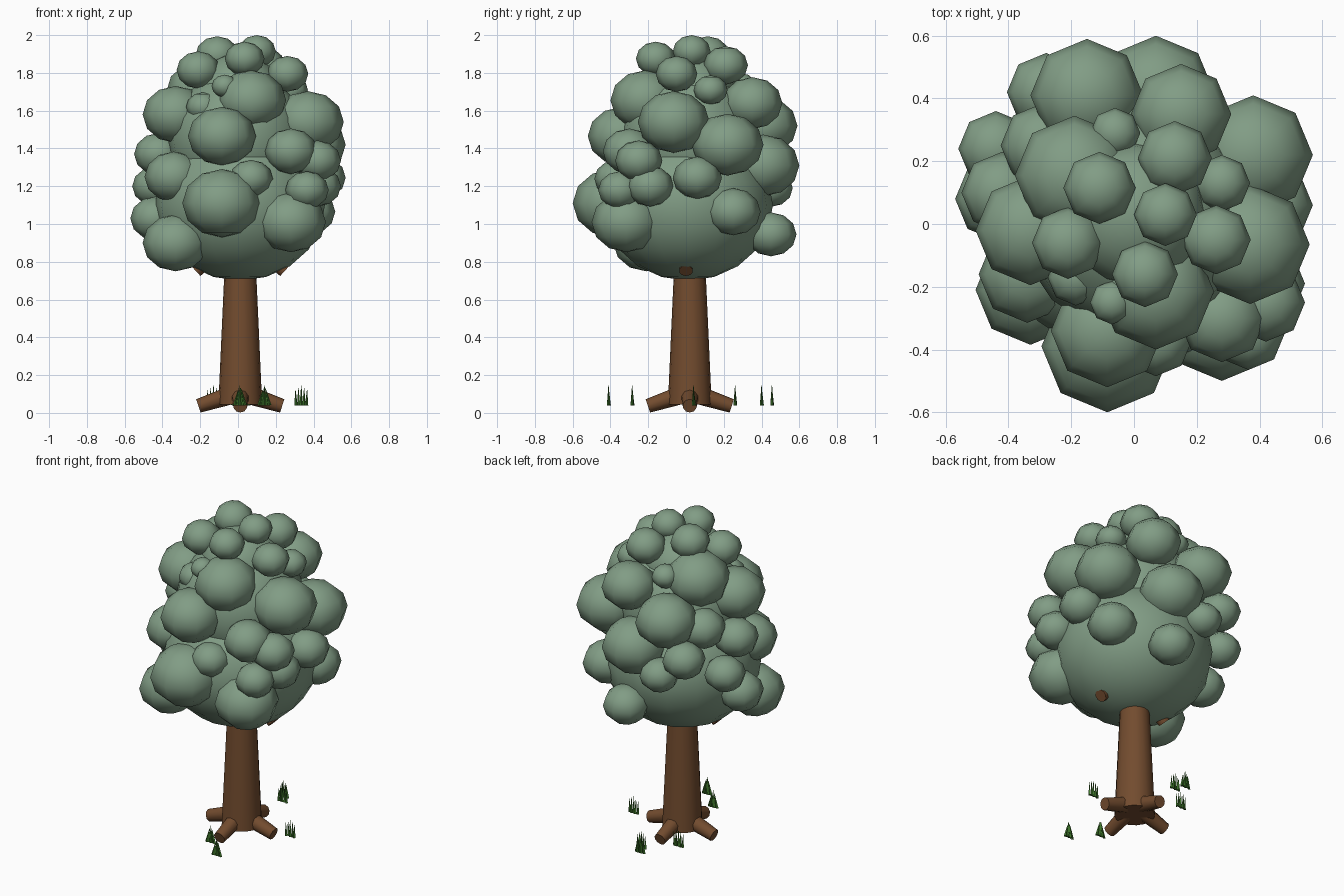
import bpy, bmesh, math
from mathutils import Matrix, Vector


def material(name, rgb):
    m = bpy.data.materials.new(name)
    m.diffuse_color = (*rgb, 1)
    return m


LEAF = material("leaf_green", (0.22, 0.335, 0.235))
BARK = material("bark_brown", (0.17, 0.072, 0.028))
GRASS = material("grass_green", (0.045, 0.17, 0.022))


def finish(name, bm, mat, angle=None):
    me = bpy.data.meshes.new(name)
    bm.to_mesh(me)
    bm.free()
    me.materials.append(mat)
    ob = bpy.data.objects.new(name, me)
    bpy.context.collection.objects.link(ob)
    if angle:
        bpy.ops.object.select_all(action='DESELECT')
        ob.select_set(True)
        bpy.context.view_layer.objects.active = ob
        bpy.ops.object.shade_smooth_by_angle(angle=math.radians(angle))
    return ob


def ball(bm, c, r, rz, seg=8, rings=6):
    bmesh.ops.create_uvsphere(
        bm, u_segments=seg, v_segments=rings, radius=1,
        matrix=Matrix.Translation(c) @ Matrix.Diagonal((r, r, rz, 1)))


def cone(bm, a, b, r1, r2, sides):
    a, b = Vector(a), Vector(b)
    d = b - a
    rot = d.to_track_quat('Z', 'Y').to_matrix().to_4x4()
    bmesh.ops.create_cone(
        bm, cap_ends=True, segments=sides, radius1=r1, radius2=r2,
        depth=d.length, matrix=Matrix.Translation((a + b) / 2) @ rot)


CX, CY = 0.012, 0.02

# trunk
bm = bmesh.new()
cone(bm, (CX, CY, 0.045), (CX, CY, 0.95), 0.116, 0.075, 16)
finish("trunk", bm, BARK, 40)

# four roots sloping down from the trunk
bm = bmesh.new()
for dx, dy in ((1, 0), (-1, 0), (0, 1), (0, -1)):
    cone(bm, (CX + dx * 0.03, CY + dy * 0.03, 0.1),
         (CX + dx * 0.222, CY + dy * 0.222, 0.037), 0.05, 0.037, 10)
finish("roots", bm, BARK, 40)

# branch stubs poking out under the crown
bm = bmesh.new()
for s in (1, -1):
    cone(bm, (CX + s * 0.02, 0, 0.95), (CX + s * 0.236, 0, 0.752), 0.04, 0.037, 10)
finish("branches", bm, BARK, 40)

# inner crown masses
bm = bmesh.new()
ball(bm, (0.01, 0.01, 1.10), 0.45, 0.40, 16, 10)
ball(bm, (0.0, 0.02, 1.45), 0.37, 0.36, 16, 10)
ball(bm, (0.0, 0.03, 1.70), 0.23, 0.20, 16, 10)
finish("crown_core", bm, LEAF, 60)

# leaf clumps: x, y, z, radius
lower = [
    (-.085, -.39, 1.11, .21), (.28, -.315, 1.01, .185), (-.33, -.21, .90, .175),
    (-.34, -.16, 1.25, .155), (.07, -.37, 1.24, .115), (.365, -.35, 1.18, .115),
    (.42, -.25, 1.335, .125), (.42, -.19, 1.20, .125), (.44, .06, 1.245, .13),
    (.37, .25, 1.065, .145), (.10, .45, .945, .135), (-.435, .08, 1.03, .135),
    (-.44, .24, 1.20, .12), (-.13, .45, 1.19, .115), (-.28, .42, 1.31, .125),
    (.07, .41, 1.31, .19),
]
upper = [
    (-.085, -.34, 1.465, .18), (.07, -.215, 1.655, .185), (.28, -.30, 1.385, .14),
    (-.33, -.02, 1.58, .175), (-.185, -.17, 1.62, .09), (-.21, -.06, 1.815, .115),
    (.262, -.05, 1.795, .11), (.035, -.16, 1.875, .105), (-.07, -.25, 1.73, .07),
    (.10, .03, 1.914, .10), (-.11, .115, 1.895, .115), (.13, .21, 1.84, .118),
    (-.06, .29, 1.73, .08), (.28, .13, 1.71, .09), (.37, -.065, 1.54, .19),
    (.38, .22, 1.42, .19), (-.19, .155, 1.70, .19), (.15, .35, 1.64, .16),
    (-.15, .41, 1.52, .18), (-.29, .25, 1.45, .135), (-.42, .10, 1.37, .13),
]
for name, clumps in (("lower_leaf_clumps", lower), ("upper_leaf_clumps", upper)):
    bm = bmesh.new()
    for x, y, z, r in clumps:
        ball(bm, (x, y, z), r, r * 0.86)
    finish(name, bm, LEAF, 60)

# grass tufts: x, y, tip spread relative to base
bm = bmesh.new()
for x, y, lean in ((.01, -.285, .35), (.14, -.41, .35), (.335, .04, 1.1),
                   (.0, .455, .6), (.03, .40, .9), (-.13, .26, 1.2)):
    for i in range(-2, 3):
        h = 0.145 - 0.012 * abs(i)
        off = 0.014 * i
        cone(bm, (x + off, y + 0.004 * (i % 2), 0.04),
             (x + off * lean, y, h), 0.009, 0.001, 4)
finish("grass_tufts", bm, GRASS)
